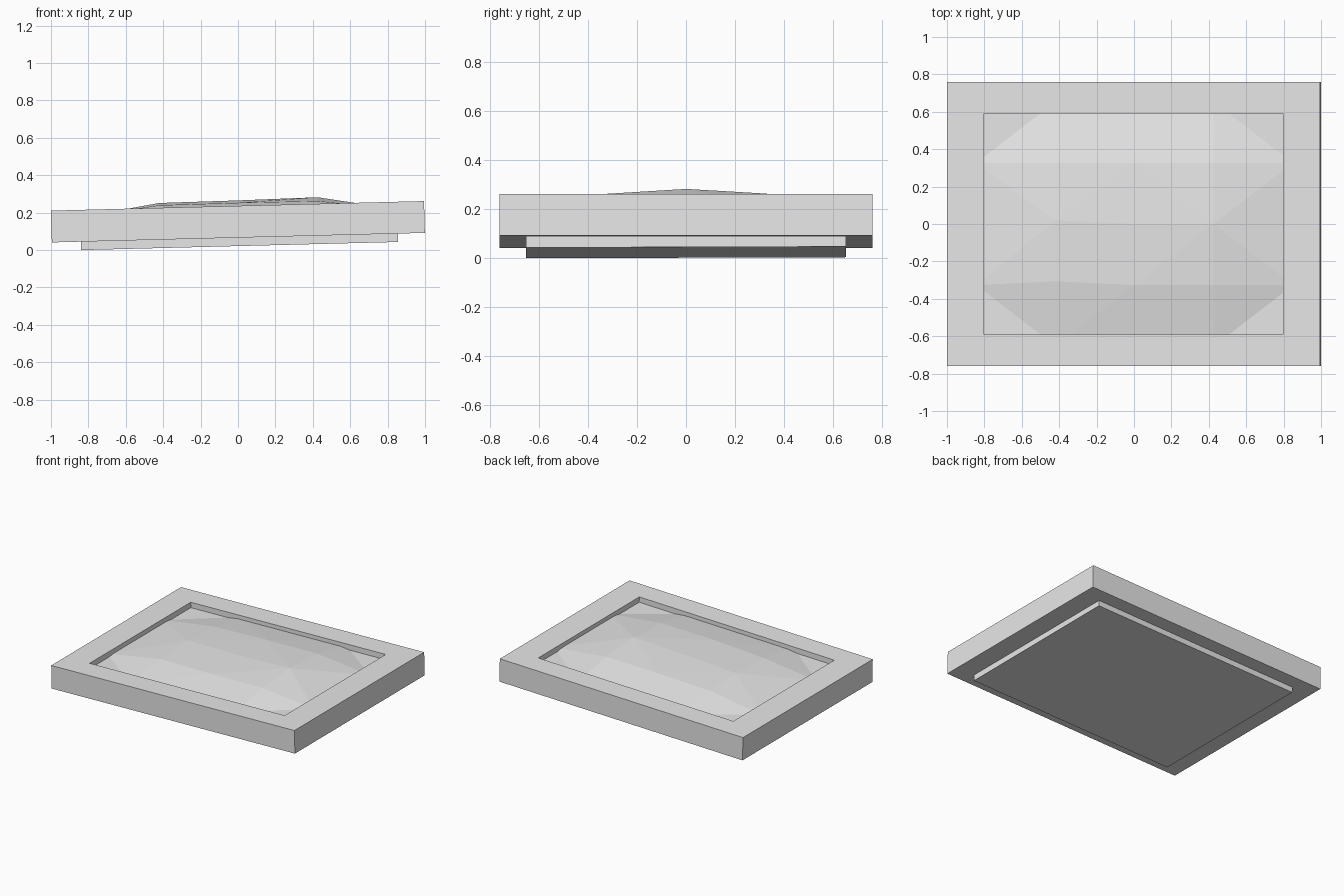
import bpy
import bmesh
from mathutils import Matrix

cube = bpy.data.objects.get("Cube")
if cube:
    bpy.data.objects.remove(cube, do_unlink=True)

grey = bpy.data.materials.new("light grey")
grey.use_nodes = True
grey.diffuse_color = (0.8, 0.8, 0.8, 1)
grey.node_tree.nodes["Principled BSDF"].inputs["Base Color"].default_value = (0.8, 0.8, 0.8, 1)

# The whole piece leans slightly, so both parts share one tilt
TILT = Matrix.Translation((-0.0025, 0, 0.2365)) @ Matrix.Rotation(-0.0256, 4, 'Y')


def finish(bm, name):
    bmesh.ops.recalc_face_normals(bm, faces=bm.faces)
    bm.transform(TILT)
    mesh = bpy.data.meshes.new(name)
    bm.to_mesh(mesh)
    bm.free()
    mesh.materials.append(grey)
    obj = bpy.data.objects.new(name, mesh)
    bpy.context.collection.objects.link(obj)


# Rectangular border frame, its top at local z = 0
def build_frame(outer, inner, depth):
    bm = bmesh.new()

    def ring(half, z):
        signs = ((-1, -1), (1, -1), (1, 1), (-1, 1))
        return [bm.verts.new((sx * half[0], sy * half[1], z)) for sx, sy in signs]

    loops = [ring(outer, 0), ring(inner, 0), ring(inner, -depth), ring(outer, -depth)]
    for k in range(4):
        a, b = loops[k], loops[(k + 1) % 4]
        for i in range(4):
            j = (i + 1) % 4
            bm.faces.new((a[i], a[j], b[j], b[i]))
    finish(bm, "border_frame")


# Faceted mound: coarse grid with alternating diagonals on a flat-bottomed slab
def build_panel(half_x, half_y, bottom, edge):
    heights = ((0.014, 0.016, 0.015),
               (0.026, 0.029, 0.035),
               (0.013, 0.018, 0.016))
    bm = bmesh.new()
    n = 4
    top = {}
    for i in range(n + 1):
        for j in range(n + 1):
            inside = 0 < i < n and 0 < j < n
            z = heights[j - 1][i - 1] if inside else edge
            x = (i / 2 - 1) * half_x + 0.005
            y = (j / 2 - 1) * half_y
            top[i, j] = bm.verts.new((x, y, z))
    top[1, 2].co.y += 0.02
    top[1, 1].co.y += 0.02
    for i in range(n):
        for j in range(n):
            a, b = top[i, j], top[i + 1, j]
            c, d = top[i + 1, j + 1], top[i, j + 1]
            tris = ((a, b, d), (b, c, d)) if (i + j) % 2 == 0 else ((a, b, c), (a, c, d))
            for tri in tris:
                bm.faces.new(tri)

    # Sides and underside
    rim = [top[i, 0] for i in range(n)] + [top[n, j] for j in range(n)]
    rim += [top[n - i, n] for i in range(n)] + [top[0, n - j] for j in range(n)]
    low = [bm.verts.new((v.co.x, v.co.y, bottom + 0.003 * v.co.y)) for v in rim]
    for k in range(len(rim)):
        m = (k + 1) % len(rim)
        bm.faces.new((rim[k], low[k], low[m], rim[m]))
    bm.faces.new(low)
    finish(bm, "faceted_panel")


build_frame((0.9975, 0.76), (0.80, 0.592), 0.17)
build_panel(0.8475, 0.653, -0.213, -0.04)
